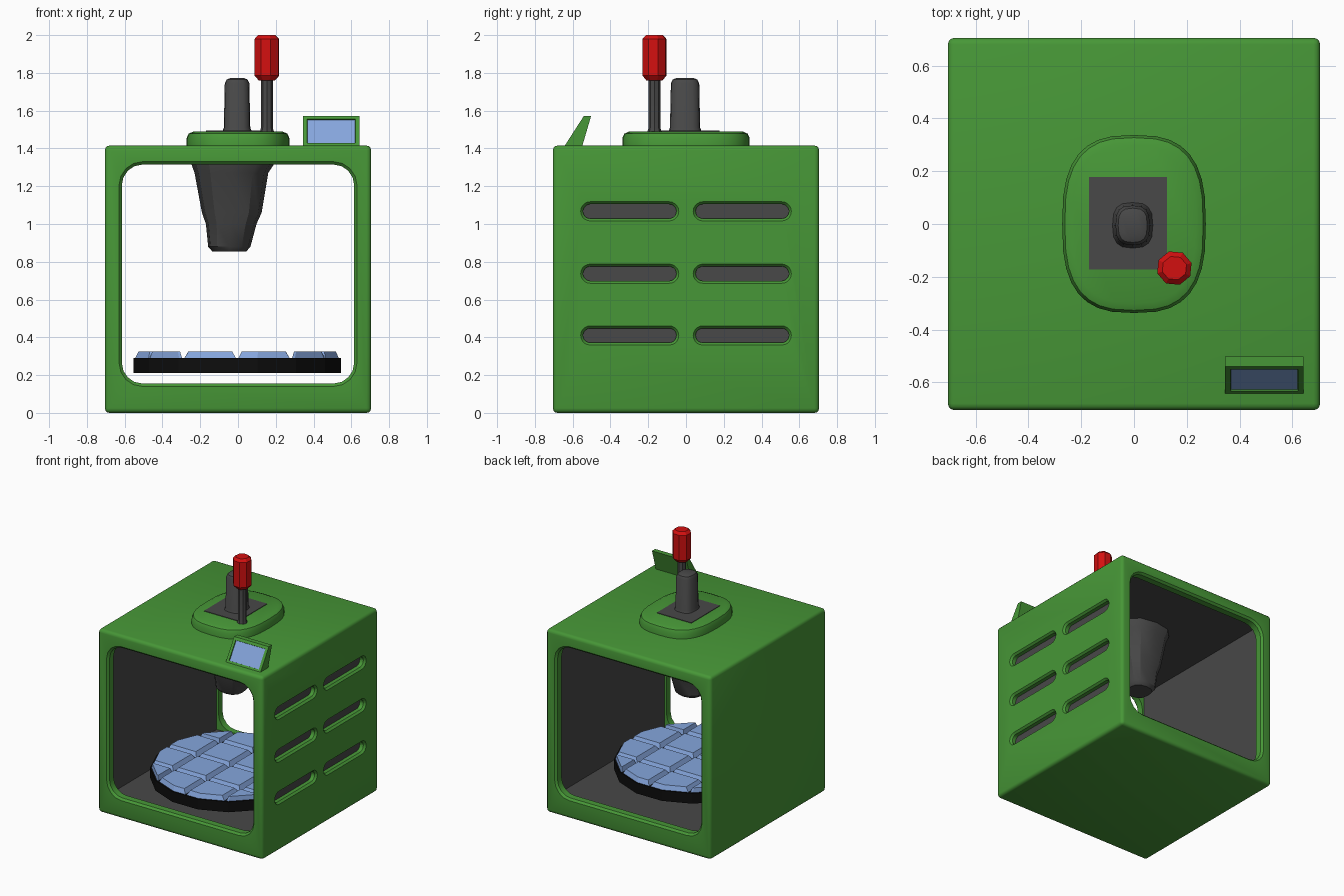
import bpy, bmesh, math
from mathutils import Vector

if "Cube" in bpy.data.objects:
    bpy.data.objects.remove(bpy.data.objects["Cube"])


def material(name, r, g, b):
    m = bpy.data.materials.new(name)
    m.diffuse_color = (r, g, b, 1)
    m.use_nodes = True
    m.node_tree.nodes["Principled BSDF"].inputs["Base Color"].default_value = m.diffuse_color
    return m


GREEN = material("green shell", 0.063, 0.31, 0.038)
GREY = material("dark grey", 0.065, 0.065, 0.065)
BLUE = material("pale blue", 0.235, 0.38, 0.72)
BLACK = material("black", 0.004, 0.004, 0.004)
RED = material("red", 0.65, 0.005, 0.005)


def finish(name, bm, *mats, smooth=None):
    bmesh.ops.recalc_face_normals(bm, faces=bm.faces)
    me = bpy.data.meshes.new(name)
    bm.to_mesh(me)
    bm.free()
    for m in mats:
        me.materials.append(m)
    ob = bpy.data.objects.new(name, me)
    bpy.context.collection.objects.link(ob)
    bpy.context.view_layer.objects.active = ob
    if smooth:
        bpy.ops.object.select_all(action='DESELECT')
        ob.select_set(True)
        bpy.ops.object.shade_smooth_by_angle(angle=math.radians(smooth))
    return ob


def loft(bm, rings):
    """Skin a list of equal-length point rings and cap both ends."""
    vs = [[bm.verts.new(p) for p in r] for r in rings]
    n = len(vs[0])
    for a, b in zip(vs, vs[1:]):
        for i in range(n):
            j = (i + 1) % n
            bm.faces.new((a[i], a[j], b[j], b[i]))
    bm.faces.new(vs[0])
    bm.faces.new(vs[-1])


def rounded(hw, hh, r, seg):
    """Rounded rectangle, half sizes hw and hh."""
    pts = []
    for k, (sx, sy) in enumerate(((1, 1), (-1, 1), (-1, -1), (1, -1))):
        for i in range(seg + 1):
            a = math.pi / 2 * (k + i / seg)
            pts.append((sx * (hw - r) + r * math.cos(a), sy * (hh - r) + r * math.sin(a)))
    return pts


def oval(cx, cy, rx, ry, z, n, power=1.0, turn=0.0):
    """Horizontal ring; power below 1 makes it squarer."""
    out = []
    for i in range(n):
        a = 2 * math.pi * i / n + turn
        c, s = math.cos(a), math.sin(a)
        out.append((cx + rx * math.copysign(abs(c) ** power, c),
                    cy + ry * math.copysign(abs(s) ** power, s), z))
    return out


def stack(name, mat, rows, n, power=1.0, smooth=30, turn=0.0):
    """Vertical lofted part from rows of (cx, cy, rx, ry, z)."""
    bm = bmesh.new()
    loft(bm, [oval(*row, n, power, turn) for row in rows])
    return finish(name, bm, mat, smooth=smooth)


def box(lo, hi, bevel=0):
    bm = bmesh.new()
    bmesh.ops.create_cube(bm, size=1)
    for v in bm.verts:
        v.co = [(l + h) / 2 + c * (h - l) for l, h, c in zip(lo, hi, v.co)]
    if bevel:
        bmesh.ops.bevel(bm, geom=bm.edges[:], offset=bevel, segments=3, profile=0.5, affect='EDGES')
    return bm


# Outer shell and its cutters
body = finish("housing", box((-.705, -.705, 0), (.705, .705, 1.415), .025), GREEN, GREY)
cutters = []

hole = bmesh.new()
zc, hw, hh = .735, .615, .58
loft(hole, [[(x, y, zc + z) for x, z in rounded(hw + o, hh + o, .11 + o, 4)]
            for y, o in ((-.72, .03), (-.69, 0), (.69, 0), (.72, .03))])
cutters.append(finish("opening_cutter", hole, GREEN, GREY))
cutters.append(finish("chamber_cutter", box((-.63, -.64, .143), (.63, .64, 1.327)), GREEN, GREY))

slots = bmesh.new()
for y0 in (-.298, .298):
    for z0 in (.41, .737, 1.067):
        loft(slots, [[(x, y0 + y, z0 + z) for y, z in rounded(.247 + o, .038 + o, .0379 + o, 5)]
                     for x, o in ((.725, .03), (.69, 0), (.66, 0))])
cutters.append(finish("vent_cutter", slots, GREEN, GREY))

bpy.context.view_layer.objects.active = body
for c in cutters:
    c.hide_render = True
    mod = body.modifiers.new("cut", 'BOOLEAN')
    mod.operation, mod.solver, mod.object = 'DIFFERENCE', 'EXACT', c
    bpy.ops.object.modifier_apply(modifier=mod.name)
    bpy.data.objects.remove(c)

# Grey on the chamber walls and vent floors, green elsewhere
for p in body.data.polygons:
    c, n = p.center, p.normal
    chamber = abs(c.x) < .65 and abs(c.y) < .645 and .12 < c.z < 1.35 and abs(n.y) < .5
    vent = n.x > .9 and .64 < c.x < .68
    p.material_index = 1 if chamber or vent else 0
bpy.ops.object.select_all(action='DESELECT')
body.select_set(True)
bpy.ops.object.shade_smooth_by_angle(angle=math.radians(35))

# Turntable disc
DY, R, SIDES = -.09, .56, 16
stack("turntable", BLACK, [(-.005, DY, R, R, z) for z in (.21, .29)], SIDES, smooth=None,
      turn=math.pi / SIDES)

# Bevelled tiles: the disc outline clipped to each grid cell, then raised
tiles = bmesh.new()
CELL = .285
for i in range(-2, 2):
    for j in range(-2, 2):
        bm = bmesh.new()
        bm.faces.new([bm.verts.new(p) for p in
                      oval(-.005, DY, R - .01, R - .01, .289, SIDES, 1, math.pi / SIDES)])
        for axis, k, mid in ((0, i, -.005), (1, j, DY)):
            for edge, sign in ((k, -1), (k + 1, 1)):
                co, no = Vector((0, 0, .289)), Vector((0, 0, 0))
                co[axis] = mid + edge * CELL - sign * .006
                no[axis] = sign
                bmesh.ops.bisect_plane(bm, geom=bm.verts[:] + bm.edges[:] + bm.faces[:],
                                       plane_co=co, plane_no=no, clear_outer=True)
        if bm.faces:
            bm.faces.ensure_lookup_table()
            low = [v.co.copy() for v in bm.faces[0].verts]
            mid = sum(low, Vector()) / len(low)
            high = [mid + (p - mid) * .85 + Vector((0, 0, .036)) for p in low]
            loft(tiles, [low, high])
        bm.free()
finish("turntable_tiles", tiles, BLUE)

# Top collar with rounded rim and inset plate
stack("top_collar", GREEN, [(0, 0, .272, .337, 1.40), (0, 0, .272, .337, 1.455),
                            (0, 0, .262, .327, 1.478), (0, 0, .235, .30, 1.49)], 32, .72)
finish("collar_plate", box((-.17, -.172, 1.485), (.125, .178, 1.494)), GREY)

# Hanging nozzle head
stack("nozzle_head", GREY, [(-.028, 0, .22, .22, 1.34), (-.028, 0, .218, .218, 1.315),
                            (-.035, 0, .195, .195, 1.27), (-.033, 0, .158, .158, 1.06),
                            (-.036, 0, .134, .134, 1.0), (-.046, 0, .112, .112, .88),
                            (-.046, 0, .09, .09, .855)], 12, .8)

# Central post
stack("centre_post", GREY, [(-.005, -.005, .08, .09, 1.485), (-.005, -.005, .07, .08, 1.51),
                            (-.005, -.005, .065, .075, 1.745), (-.005, -.005, .055, .065, 1.765),
                            (-.005, -.005, .035, .045, 1.773)], 16, .7)

# Lever with red grip
LX, LY = .153, -.167
stack("lever_shaft", GREY, [(LX, LY, .038, .038, 1.485), (LX, LY, .031, .031, 1.51),
                            (LX, LY, .031, .031, 1.78)], 8)
stack("lever_grip", RED, [(LX, LY, .045, .045, 1.76), (LX, LY, .068, .066, 1.785),
                          (LX, LY, .068, .066, 1.98), (LX, LY, .048, .046, 2.0)], 8, turn=.3)

# Tilted display: wedge with inset screen on the sloping face
bm = bmesh.new()
side = ((-.645, 1.41), (-.54, 1.573), (-.502, 1.573), (-.55, 1.41))
loft(bm, [[(x, y, z) for y, z in side] for x in (.345, .642)])
bmesh.ops.recalc_face_normals(bm, faces=bm.faces)
front = min(bm.faces, key=lambda f: f.normal.y)
bmesh.ops.inset_region(bm, faces=[front], thickness=.03)
bmesh.ops.inset_region(bm, faces=[front], thickness=.001, depth=-.008)
front.material_index = 1
finish("display", bm, GREEN, BLUE)
